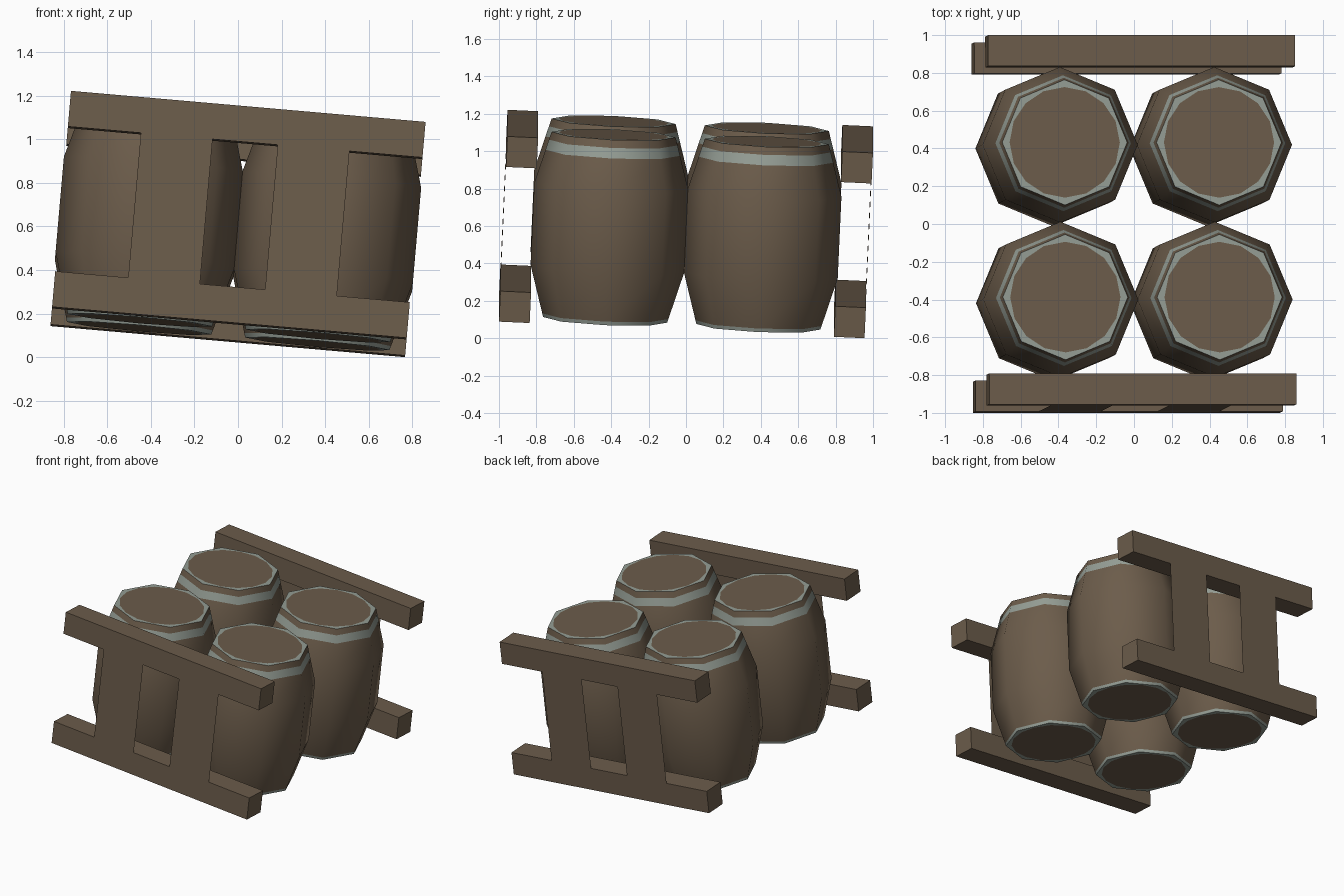
import bpy, bmesh, math
from mathutils import Matrix, Vector, Euler

if "Cube" in bpy.data.objects:
    bpy.data.objects.remove(bpy.data.objects["Cube"])

# Whole model leans slightly
TILT = Matrix.Translation((0, 0, 0.611)) @ Euler((math.radians(-2.6), math.radians(5), 0)).to_matrix().to_4x4()
HALF_W, HALF_D, HALF_H, BEAM = 0.816, 0.978, 0.4975, 0.164


def material(name, rgb):
    m = bpy.data.materials.new(name)
    m.diffuse_color = (*rgb, 1)
    m.use_nodes = True
    m.node_tree.nodes["Principled BSDF"].inputs["Base Color"].default_value = m.diffuse_color
    return m


WOOD = material("brown_wood", (0.150, 0.108, 0.070))
METAL = material("grey_metal", (0.30, 0.34, 0.30))


def add_object(name, mesh, loc=(0, 0, 0)):
    ob = bpy.data.objects.new(name, mesh)
    bpy.context.collection.objects.link(ob)
    ob.matrix_world = TILT @ Matrix.Translation(loc)
    return ob


def finish(name, bm, mats):
    mesh = bpy.data.meshes.new(name)
    bm.to_mesh(mesh)
    bm.free()
    for m in mats:
        mesh.materials.append(m)
    return mesh


def ring(bm, r, z, n):
    return [bm.verts.new((r * math.cos(2 * math.pi * i / n), r * math.sin(2 * math.pi * i / n), z))
            for i in range(n)]


def bridge(bm, lo, hi, mat, smooth):
    n = len(lo)
    for i in range(n):
        f = bm.faces.new((lo[i], lo[(i + 1) % n], hi[(i + 1) % n], hi[i]))
        f.material_index = mat
        f.smooth = smooth


def barrel_mesh():
    bm = bmesh.new()
    n, r_mid, r_end, z_mid = 8, 0.412, 0.332, 0.22

    def radius(z):
        t = max(0, (abs(z) - z_mid) / (HALF_H - z_mid))
        return r_mid + (r_end - r_mid) * t

    # staves with metal hoops (heights, and which strips are metal)
    heights = [-HALF_H, -0.478, -z_mid, z_mid, 0.40, 0.455, HALF_H]
    rings = [ring(bm, radius(z), z, n) for z in heights]
    for i in range(len(rings) - 1):
        bridge(bm, rings[i], rings[i + 1], 1 if i in (0, 4) else 0, True)

    # lids: metal rim around a round wooden disc
    for s in (-1, 1):
        z = s * HALF_H
        outer = ring(bm, r_end, z, 16)
        for v in outer[1::2]:                       # midpoints of the octagon sides
            v.co.xy *= math.cos(math.pi / n)
        inner = ring(bm, 0.293, z, 16)
        if s < 0:
            outer.reverse()
            inner.reverse()
        bridge(bm, outer, inner, 1, False)
        bm.faces.new(inner)
    return finish("barrel", bm, (WOOD, METAL))


def beam_mesh():
    bm = bmesh.new()
    bmesh.ops.create_cube(bm, size=1, matrix=Matrix.Diagonal((2 * HALF_W, BEAM, BEAM, 1)))
    return finish("rail", bm, (WOOD,))


def board_mesh():
    # thin upright board standing flush with the outer rail faces
    bm = bmesh.new()
    h = HALF_H - BEAM
    bm.faces.new([bm.verts.new((x, 0, z)) for x, z in ((-0.165, -h), (0.165, -h), (0.165, h), (-0.165, h))])
    return finish("board", bm, (WOOD,))


barrel, beam, board = barrel_mesh(), beam_mesh(), board_mesh()

# four barrels
for sx, side in ((-1, "left"), (1, "right")):
    for sy, end in ((-1, "front"), (1, "back")):
        add_object(f"barrel_{end}_{side}", barrel, (sx * 0.41, sy * 0.41, 0))

# front and back frames
board_back = board.copy()
board_back.flip_normals()
for sy, end in ((-1, "front"), (1, "back")):
    for sz, level in ((-1, "lower"), (1, "upper")):
        add_object(f"{end}_{level}_rail", beam,
                   (0, sy * (HALF_D - BEAM / 2), sz * (HALF_H - BEAM / 2)))
    for sx, side in ((-1, "left"), (1, "right")):
        add_object(f"{end}_{side}_board", board if sy < 0 else board_back, (sx * 0.315, sy * HALF_D, 0))
